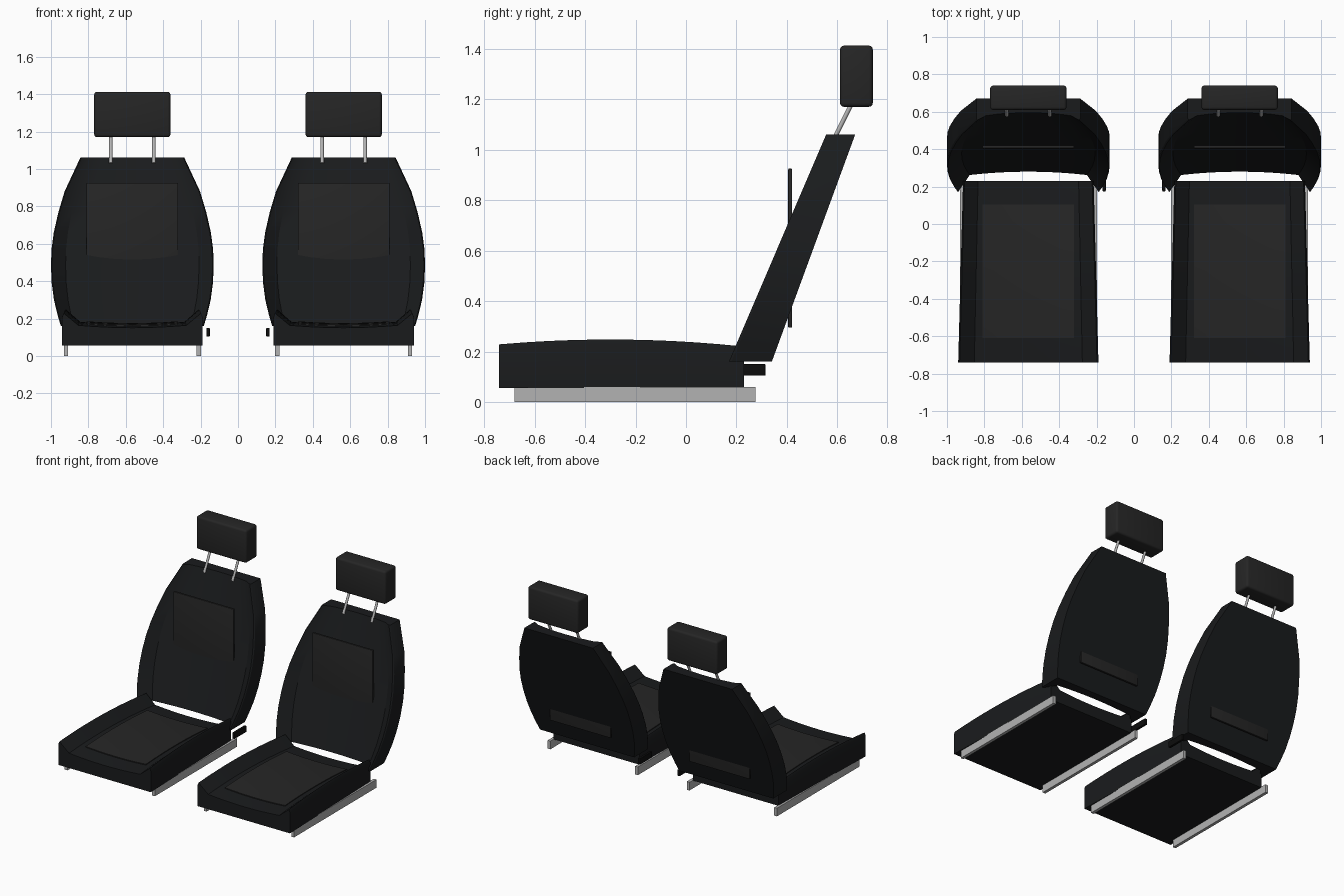
import bpy, bmesh, math
from mathutils import Vector

if "Cube" in bpy.data.objects:
    bpy.data.objects.remove(bpy.data.objects["Cube"])


def material(name, r, g, b):
    m = bpy.data.materials.new(name)
    m.diffuse_color = (r, g, b, 1)
    m.use_nodes = True
    m.node_tree.nodes["Principled BSDF"].inputs["Base Color"].default_value = m.diffuse_color
    return m


LEATHER = material("dark_leather", 0.010, 0.011, 0.012)
FABRIC = material("dark_fabric", 0.019, 0.019, 0.019)
METAL = material("metal", 0.45, 0.45, 0.45)
PLASTIC = material("black_plastic", 0.004, 0.004, 0.004)


def finish(name, bm, mat, smooth=True):
    bmesh.ops.recalc_face_normals(bm, faces=bm.faces)
    me = bpy.data.meshes.new(name)
    bm.to_mesh(me)
    bm.free()
    me.materials.append(mat)
    ob = bpy.data.objects.new(name, me)
    bpy.context.collection.objects.link(ob)
    if smooth:
        bpy.ops.object.select_all(action='DESELECT')
        ob.select_set(True)
        bpy.context.view_layer.objects.active = ob
        bpy.ops.object.shade_smooth_by_angle(angle=math.radians(30))
    return ob


def loft(name, sections, mat):
    """Skin a list of equal-length closed sections and cap both ends."""
    bm = bmesh.new()
    rings = [[bm.verts.new(p) for p in s] for s in sections]
    n = len(rings[0])
    for a, b in zip(rings, rings[1:]):
        for i in range(n):
            j = (i + 1) % n
            bm.faces.new((a[i], a[j], b[j], b[i]))
    bm.faces.new(rings[0])
    bm.faces.new(rings[-1])
    return finish(name, bm, mat)


def box(name, lo, hi, mat, bevel=0.0):
    lo, hi = Vector(lo), Vector(hi)
    bm = bmesh.new()
    bmesh.ops.create_cube(bm, size=1)
    for v in bm.verts:
        v.co = Vector([c * d for c, d in zip(v.co, hi - lo)]) + (lo + hi) / 2
    if bevel:
        bmesh.ops.bevel(bm, geom=bm.edges[:], offset=bevel, segments=3,
                        profile=0.5, affect='EDGES')
    return finish(name, bm, mat, bevel > 0)


def rod(name, a, b, r, mat):
    a, b = Vector(a), Vector(b)
    bm = bmesh.new()
    bmesh.ops.create_cone(bm, cap_ends=True, segments=16, radius1=r, radius2=r,
                          depth=(b - a).length)
    rot = Vector((0, 0, 1)).rotation_difference(b - a)
    for v in bm.verts:
        v.co = rot @ v.co + (a + b) / 2
    return finish(name, bm, mat)


def crown(y):
    """Gentle lengthwise arch of the seat top."""
    t = y + 0.3
    return -0.1 * t * t


def dish(x, y):
    """Height of the hollow between the seat bolsters."""
    return 0.183 - 0.013 * max(0, 1 - (x / 0.285) ** 2) + crown(y)


YS = [-0.74 + 0.97 * i / 10 for i in range(11)]
FX = [-1, -0.75, -0.5, -0.25, 0, 0.25, 0.5, 0.75, 1]

# half width of the backrest at each height
BACK = [(0.16, 0.382), (0.22, 0.400), (0.30, 0.419), (0.39, 0.431), (0.48, 0.435),
        (0.57, 0.432), (0.66, 0.420), (0.77, 0.395), (0.88, 0.362), (1.06, 0.278)]


def build_seat(s):
    side = "right" if s > 0 else "left"
    cx = 0.565 * s
    # seat cushion with raised side bolsters
    secs = []
    for y in YS:
        w = 0.375 - 0.026 * (y + 0.74) / 0.97
        top = 0.248 + crown(y)
        xs = [f * w * 0.77 for f in FX]
        pts = [(w, 0.055), (-w, 0.055), (-w, top - 0.02), (-w + 0.008, top)]
        pts += [(x, dish(x, y)) for x in xs]
        pts += [(w - 0.008, top), (w, top - 0.02)]
        secs.append([(cx + x, y, z) for x, z in pts])
    loft(side + "_seat_cushion", secs, LEATHER)

    # fabric panel on the cushion
    secs = []
    for i in range(9):
        y = -0.61 + 0.715 * i / 8
        xs = [f * 0.245 for f in FX]
        pts = [(x, dish(x, y) + 0.006) for x in xs] + [(0.245, 0.13), (-0.245, 0.13)]
        secs.append([(cx + x, y, z) for x, z in pts])
    loft(side + "_seat_panel", secs, FABRIC)

    # reclined backrest with forward bolsters
    secs = []
    for z, w in BACK:
        h = z - 0.16
        wing, front, back = 0.17 + 0.428 * h, 0.28 + 0.352 * h, 0.34 + 0.367 * h
        pts = [(w, back), (-w, back), (-w, wing + 0.01), (-w + 0.006, wing)]
        pts += [(f * w * 0.82, front - 0.018 * f * f) for f in FX]
        pts += [(w - 0.006, wing), (w, wing + 0.01)]
        secs.append([(cx + x, y, z) for x, y in pts])
    loft(side + "_backrest", secs, LEATHER)

    # upright fabric panel passing through the backrest
    box(side + "_backrest_panel", (cx - 0.245, 0.405, 0.295), (cx + 0.245, 0.42, 0.925),
        FABRIC, 0.003)

    # headrest and its two posts
    box(side + "_headrest", (cx - 0.204, 0.61, 1.17), (cx + 0.204, 0.74, 1.412),
        FABRIC, 0.015)
    for i, dx in enumerate((-0.115, 0.115)):
        rod(f"{side}_headrest_post_{i + 1}", (cx + dx, 0.58, 1.03), (cx + dx, 0.665, 1.2),
            0.009, METAL)

    # floor rails
    for i, dx in enumerate((-0.355, 0.355)):
        box(f"{side}_rail_{i + 1}", (cx + dx - 0.011, -0.68, 0), (cx + dx + 0.011, 0.275, 0.06),
            METAL)

    # recline lever on the inner side
    lx = cx - 0.405 * s
    box(side + "_recline_lever", (lx - 0.009, 0.175, 0.105), (lx + 0.009, 0.315, 0.15),
        PLASTIC, 0.003)


for s in (-1, 1):
    build_seat(s)
